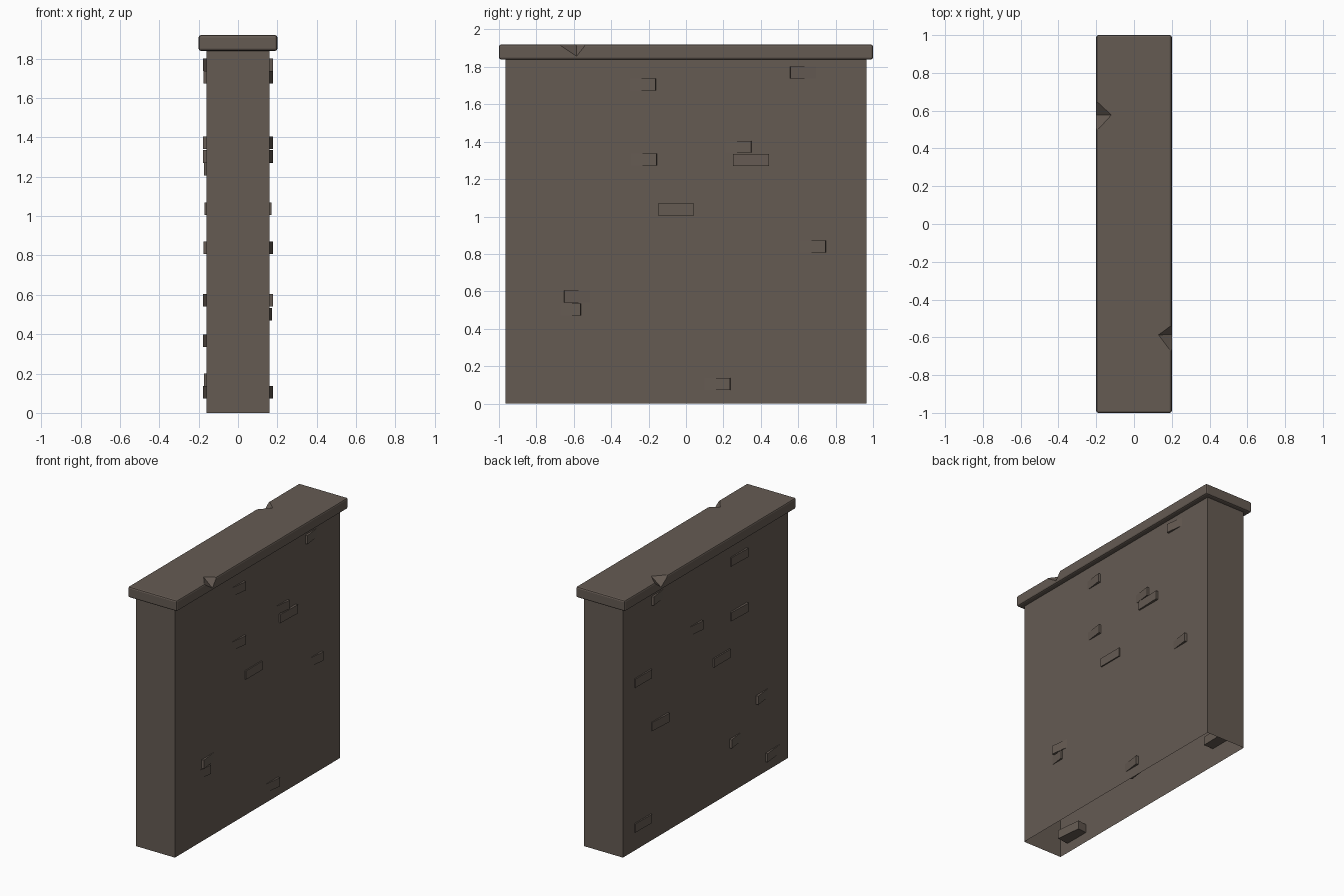
import bpy, bmesh, math
from mathutils import Vector, Matrix

if "Cube" in bpy.data.objects:
    bpy.data.objects.remove(bpy.data.objects["Cube"])

stone = bpy.data.materials.new("grey_brown_stone")
stone.diffuse_color = (0.130, 0.104, 0.086, 1)
stone.use_nodes = True
stone.node_tree.nodes["Principled BSDF"].inputs["Base Color"].default_value = stone.diffuse_color


def make_object(name, bm):
    bmesh.ops.recalc_face_normals(bm, faces=bm.faces)
    mesh = bpy.data.meshes.new(name)
    bm.to_mesh(mesh)
    bm.free()
    mesh.materials.append(stone)
    obj = bpy.data.objects.new(name, mesh)
    bpy.context.collection.objects.link(obj)
    return obj


def box(size, centre):
    bm = bmesh.new()
    bmesh.ops.create_cube(bm, size=1)
    bmesh.ops.scale(bm, vec=size, verts=bm.verts)
    bmesh.ops.translate(bm, vec=centre, verts=bm.verts)
    return bm


# Wall body: a shell that is open underneath
bm = box((0.32, 1.93, 1.84), (0, 0, 0.92))
bm.normal_update()
bmesh.ops.delete(bm, geom=[f for f in bm.faces if f.normal.z < -0.5], context='FACES_ONLY')
bm.faces.ensure_lookup_table()
wall = make_object("wall_body", bm)

# Coping slab with softened edges
bm = box((0.4, 2.0, 0.08), (0, 0, 1.88))
bmesh.ops.bevel(bm, geom=bm.edges[:], offset=0.011, segments=2, profile=0.5, affect='EDGES')
cap = make_object("coping_slab", bm)


# Chips broken out of the slab's top edges: a wedge through two edge points,
# a low point on the side and an inner point on the top
def chip(name, a, b, low, inner):
    a, b, low, inner = (Vector(p) for p in (a, b, low, inner))
    mid = (low + inner) / 2
    pts = [mid + 3 * (p - mid) for p in (a, b, low, inner)]
    cb = bmesh.new()
    v = [cb.verts.new(p) for p in pts]
    for i, j, k in ((0, 1, 2), (0, 1, 3), (0, 2, 3), (1, 2, 3)):
        cb.faces.new((v[i], v[j], v[k]))
    cutter = make_object(name, cb)
    cutter.hide_render = True
    cutter.hide_viewport = True
    mod = cap.modifiers.new(name, 'BOOLEAN')
    mod.operation = 'DIFFERENCE'
    mod.solver = 'EXACT'
    mod.object = cutter


chip("chip_cutter_right", (0.2, -0.68, 1.92), (0.2, -0.535, 1.92),
     (0.2, -0.585, 1.857), (0.13, -0.587, 1.92))
chip("chip_cutter_left", (-0.2, 0.652, 1.92), (-0.2, 0.49, 1.92),
     (-0.2, 0.577, 1.86), (-0.12, 0.577, 1.92))

# Loose bricks: (y of proud end, end direction, centre z, how far proud, tilt in degrees)
LENGTH, DEPTH, HEIGHT = 0.192, 0.09, 0.064
right_bricks = [
    (-0.163, 1, 1.706, 0.018, 7.5), (0.559, -1, 1.770, 0.018, 7.5),
    (0.348, 1, 1.373, 0.018, 7.5), (0.444, 1, 1.303, 0.018, 2),
    (-0.158, 1, 1.305, 0.018, 7.5), (0.043, 1, 1.037, 0.009, 0),
    (0.746, 1, 0.840, 0.018, 7.5), (-0.650, -1, 0.572, 0.018, 7.5),
    (-0.564, 1, 0.502, 0.014, 7.5), (0.235, 1, 0.105, 0.018, 7.5)]
left_bricks = [
    (0.63, 1, 1.770, 0.018, 7.5), (-0.48, -1, 1.706, 0.015, 2),
    (0.05, -1, 1.373, 0.018, 7), (-0.48, -1, 1.303, 0.018, 2),
    (-0.28, -1, 1.037, 0.010, 0), (0.64, -1, 1.238, 0.012, 1),
    (0.44, -1, 0.840, 0.016, 3), (-0.59, 1, 0.572, 0.019, 7.5),
    (-0.28, 1, 0.367, 0.018, 7.5), (0.64, -1, 0.168, 0.012, 1),
    (-0.70, 1, 0.105, 0.018, 6)]

for side, label, bricks in ((1, "right", right_bricks), (-1, "left", left_bricks)):
    for n, (y, end, z, proud, tilt) in enumerate(bricks, 1):
        # box whose proud outer corner is at the origin, turned about it
        bm = box((DEPTH, LENGTH, HEIGHT), (-side * DEPTH / 2, -end * LENGTH / 2, 0))
        turn = Matrix.Rotation(-side * end * math.radians(tilt), 4, 'Z')
        place = Matrix.Translation((side * (0.16 + proud), y, z))
        bmesh.ops.transform(bm, matrix=place @ turn, verts=bm.verts)
        make_object(f"{label}_brick_{n}", bm)
